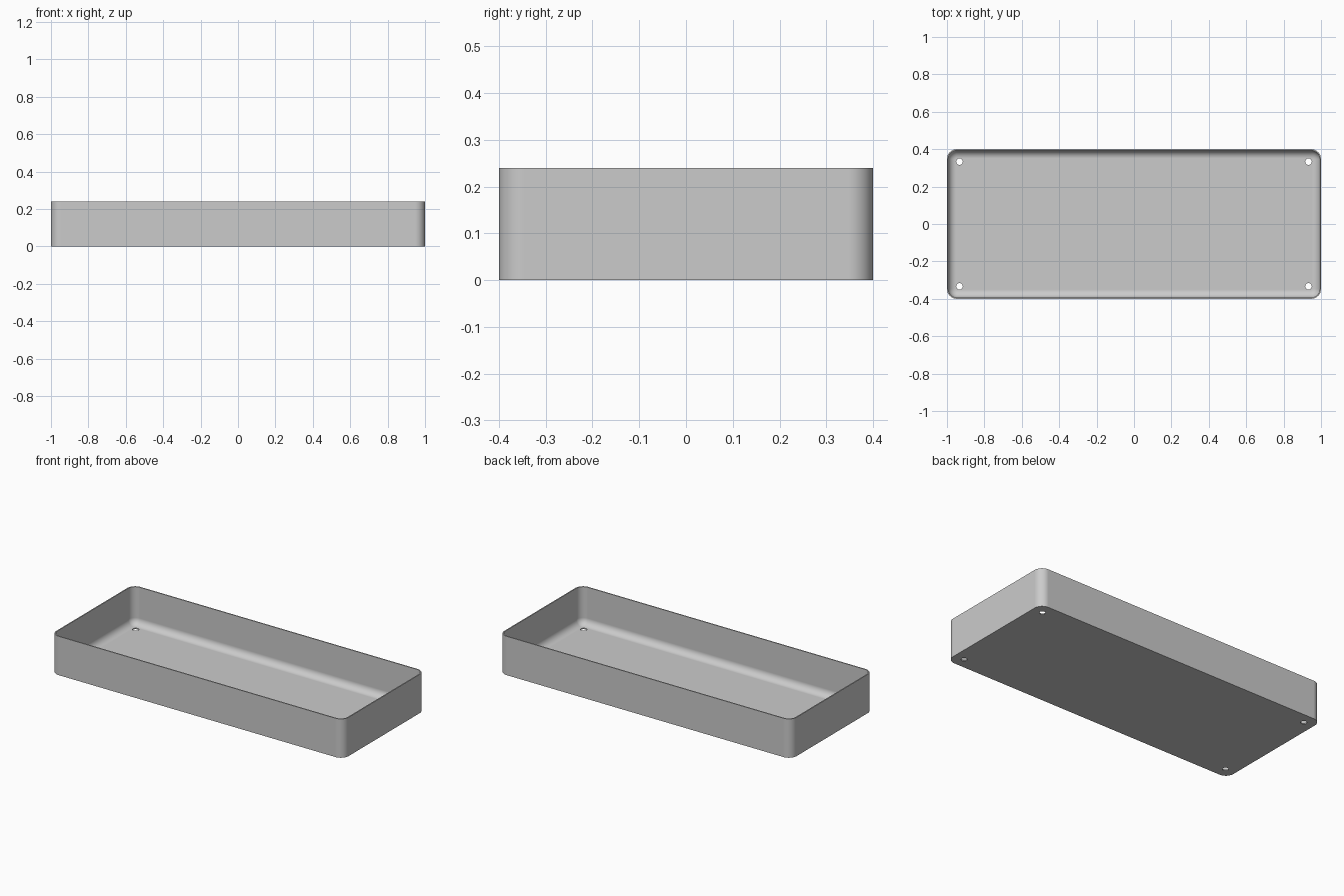
import bpy
import bmesh
from math import cos, sin, pi

if "Cube" in bpy.data.objects:
    bpy.data.objects.remove(bpy.data.objects["Cube"])

HALF_X, HALF_Y, HEIGHT = 1.0, 0.4, 0.24
CORNER, WALL, FLOOR, FILLET = 0.053, 0.0067, 0.0067, 0.042
HOLE_INSET, HOLE_RADIUS = 0.067, 0.0175
STEPS = 12

grey = bpy.data.materials.new("plain grey")
grey.use_nodes = True
colour = (0.6, 0.6, 0.6, 1)
grey.diffuse_color = colour
grey.node_tree.nodes["Principled BSDF"].inputs["Base Color"].default_value = colour


def rounded_ring(bm, inset, z):
    """Rounded rectangle of vertices, set in from the outer wall."""
    radius = CORNER - inset
    ring = []
    for quarter, (sx, sy) in enumerate([(1, 1), (-1, 1), (-1, -1), (1, -1)]):
        for i in range(STEPS + 1):
            a = (quarter + i / STEPS) * pi / 2
            ring.append(bm.verts.new((sx * (HALF_X - CORNER) + radius * cos(a),
                                      sy * (HALF_Y - CORNER) + radius * sin(a), z)))
    return ring


# Tray: outer wall, rim, inner wall, then a rounded fillet down to the floor
profile = [(0, 0), (0, HEIGHT), (WALL, HEIGHT)]
for i in range(STEPS + 1):
    a = i / STEPS * pi / 2
    profile.append((WALL + FILLET * (1 - cos(a)), FLOOR + FILLET * (1 - sin(a))))

bm = bmesh.new()
rings = [rounded_ring(bm, inset, z) for inset, z in profile]
for low, high in zip(rings, rings[1:]):
    for i in range(len(low)):
        j = (i + 1) % len(low)
        bm.faces.new((low[i], low[j], high[j], high[i]))
bm.faces.new(reversed(rings[0]))
bm.faces.new(rings[-1])
bmesh.ops.recalc_face_normals(bm, faces=bm.faces)
mesh = bpy.data.meshes.new("tray")
bm.to_mesh(mesh)
bm.free()
tray = bpy.data.objects.new("tray", mesh)
bpy.context.collection.objects.link(tray)
mesh.materials.append(grey)

# Four drain holes through the floor, one near each corner
cutters = []
for sx in (-1, 1):
    for sy in (-1, 1):
        bpy.ops.mesh.primitive_cylinder_add(
            vertices=32, radius=HOLE_RADIUS, depth=0.1,
            location=(sx * (HALF_X - HOLE_INSET), sy * (HALF_Y - HOLE_INSET), 0))
        cutter = bpy.context.object
        cutter.name = "hole_cutter"
        cutter.data.materials.append(grey)
        cut = tray.modifiers.new("drain hole", "BOOLEAN")
        cut.operation = "DIFFERENCE"
        cut.solver = "EXACT"
        cut.object = cutter
        cutters.append(cutter)

# Apply the cuts and discard the cutters
bpy.ops.object.select_all(action="DESELECT")
tray.select_set(True)
bpy.context.view_layer.objects.active = tray
for modifier in list(tray.modifiers):
    bpy.ops.object.modifier_apply(modifier=modifier.name)
for cutter in cutters:
    bpy.data.objects.remove(cutter)

# Smooth corners and fillet, crisp rim and base
bpy.ops.object.shade_smooth_by_angle(angle=pi / 6)
flat = tray.modifiers.new("even shading", "WEIGHTED_NORMAL")
flat.keep_sharp = True
